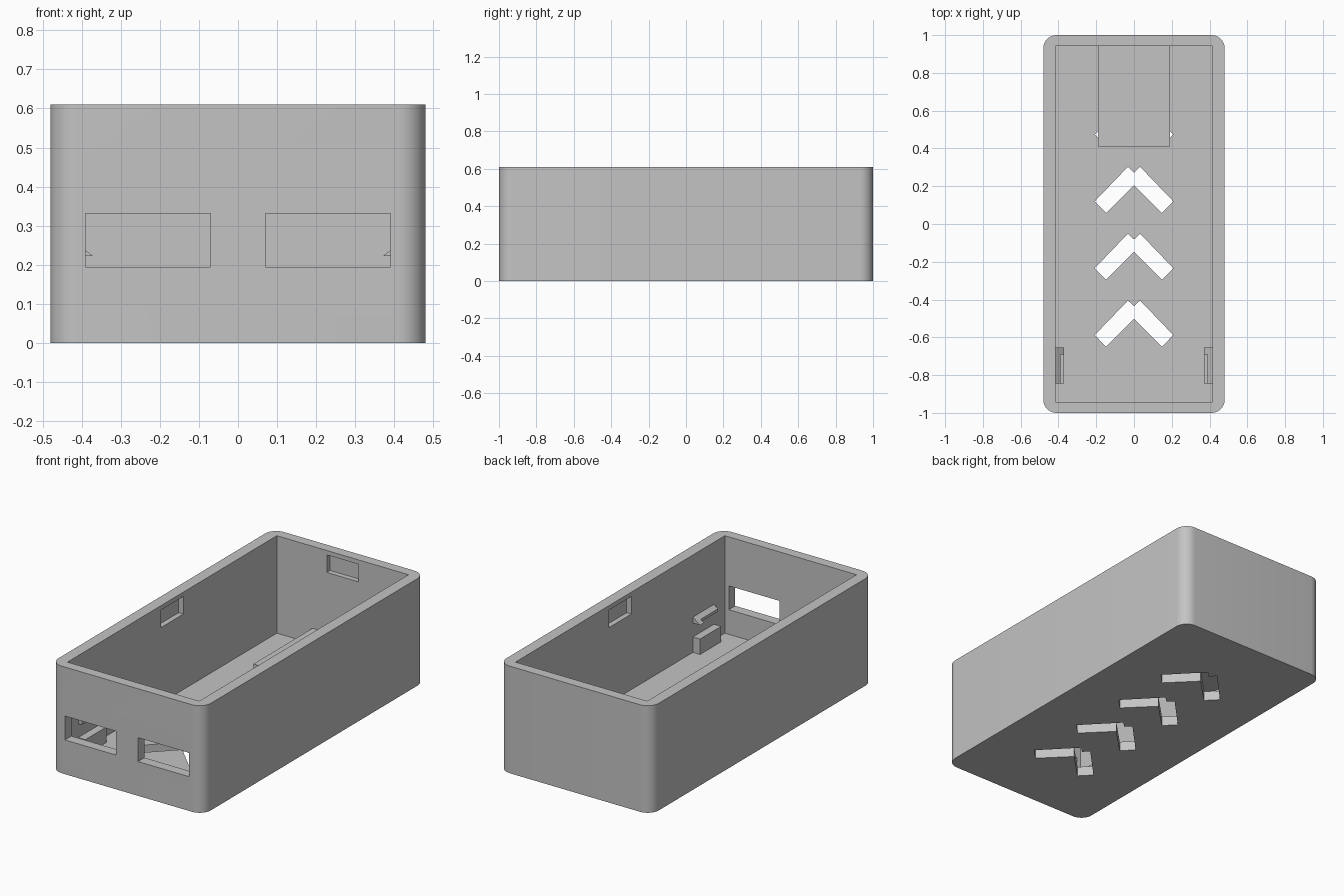
import bpy
import bmesh
from mathutils import Vector

cube = bpy.data.objects.get("Cube")
if cube:
    bpy.data.objects.remove(cube, do_unlink=True)

HALF_X, HALF_Y, HEIGHT = 0.48, 1.0, 0.61
IN_X, IN_Y, FLOOR = 0.415, 0.942, 0.055
BOARD_Z = 0.143          # height of the supports

grey = bpy.data.materials.new("plain grey")
grey.use_nodes = True
grey.diffuse_color = (0.55, 0.55, 0.55, 1)
grey.node_tree.nodes["Principled BSDF"].inputs["Base Color"].default_value = grey.diffuse_color


def prism(name, outline, start, end, axis="z"):
    """Extrude a plan outline (x, y) along z, or a profile (x, z) along y."""
    bm = bmesh.new()
    place = (lambda a, b: (a, b, start)) if axis == "z" else (lambda a, b: (a, start, b))
    face = bm.faces.new([bm.verts.new(place(a, b)) for a, b in outline])
    step = Vector((0, 0, end - start)) if axis == "z" else Vector((0, end - start, 0))
    grown = bmesh.ops.extrude_face_region(bm, geom=[face])["geom"]
    bmesh.ops.translate(bm, vec=step, verts=[v for v in grown if isinstance(v, bmesh.types.BMVert)])
    bmesh.ops.recalc_face_normals(bm, faces=bm.faces)
    mesh = bpy.data.meshes.new(name)
    bm.to_mesh(mesh)
    bm.free()
    mesh.materials.append(grey)
    obj = bpy.data.objects.new(name, mesh)
    bpy.context.collection.objects.link(obj)
    return obj


def box(name, x0, x1, y0, y1, z0, z1):
    return prism(name, [(x0, y0), (x1, y0), (x1, y1), (x0, y1)], z0, z1)


def apply_modifier(obj, mod):
    bpy.ops.object.select_all(action="DESELECT")
    bpy.context.view_layer.objects.active = obj
    obj.select_set(True)
    bpy.ops.object.modifier_apply(modifier=mod.name)


def cut(obj, cutter, keep=False):
    cutter.hide_render = True
    mod = obj.modifiers.new("cut", "BOOLEAN")
    mod.operation = "DIFFERENCE"
    mod.solver = "EXACT"
    mod.object = cutter
    apply_modifier(obj, mod)
    if not keep:
        bpy.data.objects.remove(cutter, do_unlink=True)


# Outer shell with rounded upright corners
shell = box("case_shell", -HALF_X, HALF_X, -HALF_Y, HALF_Y, 0, HEIGHT)
bm = bmesh.new()
bm.from_mesh(shell.data)
upright = [e for e in bm.edges if abs(e.verts[0].co.z - e.verts[1].co.z) > 0.1]
bmesh.ops.bevel(bm, geom=upright, offset=0.07, segments=10, profile=0.5, affect="EDGES")
bm.to_mesh(shell.data)
bm.free()

# Open interior
cut(shell, box("cavity_cutter", -IN_X, IN_X, -IN_Y, IN_Y, FLOOR, 1))

# Chevron vents through the floor
right_half = [(0, 0.066), (0.032, 0.097), (0.208, -0.086), (0.148, -0.148), (0, 0)]
chevron = right_half + [(-x, y) for x, y in reversed(right_half[1:-1])]
for i in range(4):
    apex = 0.56 - i * 0.354
    cut(shell, prism("vent_cutter", [(x, y + apex) for x, y in chevron], -0.1, 0.1))

# Latch recesses inside the side walls and the back wall
for side in (-1, 1):
    x0, x1 = sorted((side * 0.3, side * (IN_X + 0.03)))
    cut(shell, box("side_latch_cutter", x0, x1, -0.1, 0.1, 0.485, 0.585))
cut(shell, box("back_latch_cutter", -0.1, 0.1, 0.8, IN_Y + 0.03, 0.485, 0.585))

# Rear support block
box("rear_support", -0.19, 0.19, 0.41, IN_Y + 0.01, FLOOR, BOARD_Z)

# Port openings, with a ledge and a hook on each side; the opening also trims the hook
for side, label in ((-1, "right"), (1, "left")):
    x0, x1 = sorted((side * 0.07, side * 0.39))
    port = box("port_cutter", x0, x1, -1.2, -0.69, 0.195, 0.331)
    hook = prism(label + "_hook", [(side * x, z) for x, z in
                 [(0.42, 0.222), (0.37, 0.222), (0.42, 0.26)]], -0.845, -0.655, "y")
    cut(hook, port, keep=True)
    cut(shell, port)
    x0, x1 = sorted((side * 0.37, side * 0.42))
    box(label + "_ledge", x0, x1, -0.845, -0.655, FLOOR, BOARD_Z)

# Smooth rounded corners, crisp edges elsewhere
bpy.ops.object.select_all(action="DESELECT")
bpy.context.view_layer.objects.active = shell
shell.select_set(True)
bpy.ops.object.shade_smooth_by_angle(angle=0.52)
